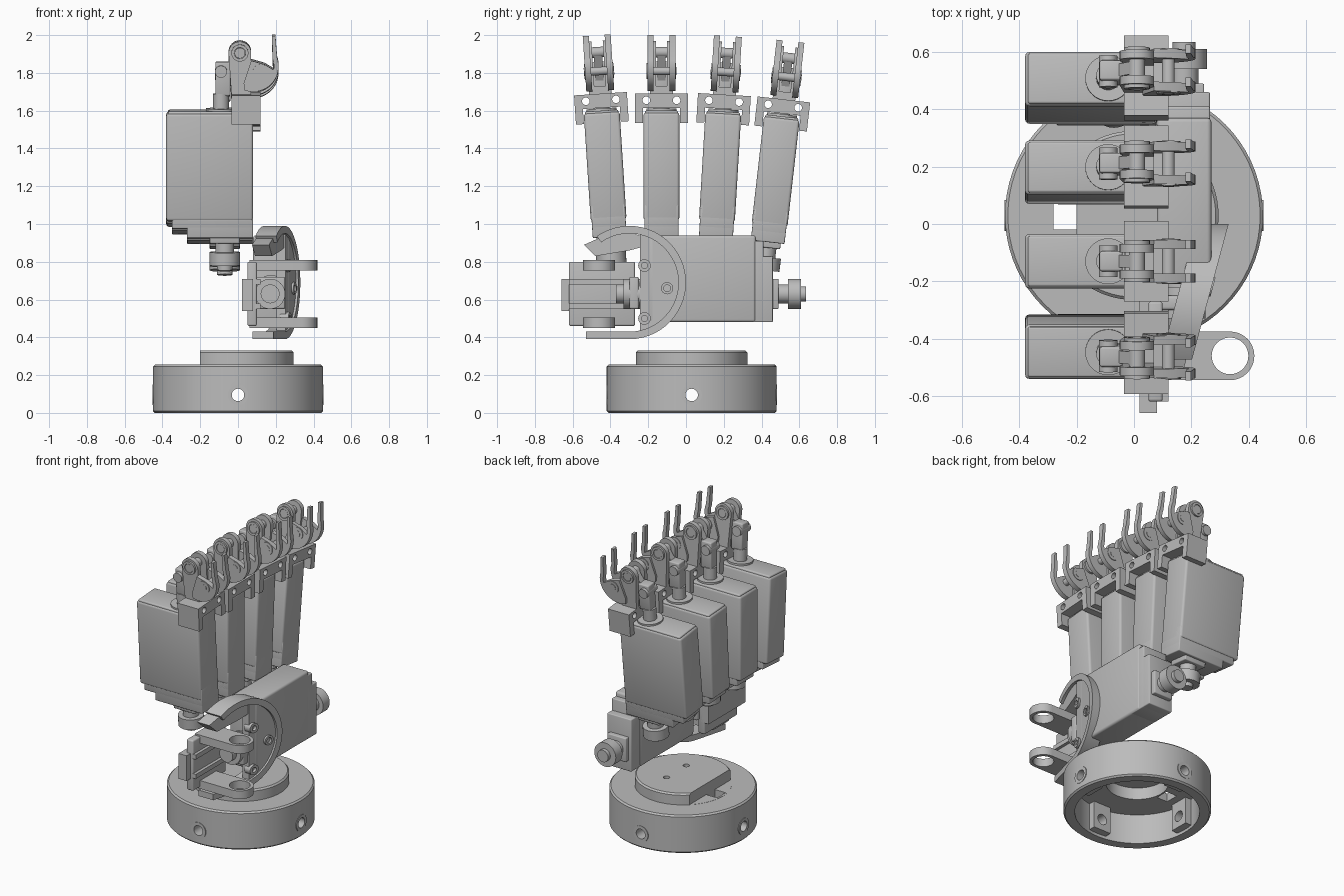
import bpy
import bmesh
from math import cos, sin, radians
from mathutils import Matrix, Vector

if "Cube" in bpy.data.objects:
    bpy.data.objects.remove(bpy.data.objects["Cube"], do_unlink=True)

grey = bpy.data.materials.new("plain_grey")
grey.use_nodes = True
grey.diffuse_color = (0.5, 0.5, 0.5, 1)
grey.node_tree.nodes["Principled BSDF"].inputs["Base Color"].default_value = grey.diffuse_color

parts = []
frame = Matrix.Identity(4)   # placement applied to every new part


def finish(name, bm):
    bmesh.ops.recalc_face_normals(bm, faces=bm.faces)
    bm.transform(frame)
    mesh = bpy.data.meshes.new(name)
    bm.to_mesh(mesh)
    bm.free()
    obj = bpy.data.objects.new(name, mesh)
    bpy.context.collection.objects.link(obj)
    parts.append(obj)
    return obj


def box(name, x, y, z, bevel=0):
    bm = bmesh.new()
    bmesh.ops.create_cube(bm, size=1)
    for v in bm.verts:
        v.co = Vector([(a + b) / 2 + c * (b - a) for (a, b), c in zip((x, y, z), v.co)])
    if bevel:
        bmesh.ops.bevel(bm, geom=bm.edges[:], offset=bevel, segments=3,
                        profile=0.5, affect='EDGES')
    return finish(name, bm)


def lathe(name, profile, centre=(0, 0, 0), axis='Z', steps=32):
    # closed (radius, height) profile turned about the axis
    bm = bmesh.new()
    ring = [bm.verts.new((r, 0, h)) for r, h in profile]
    edges = [bm.edges.new((a, b)) for a, b in zip(ring, ring[1:] + ring[:1])]
    bmesh.ops.spin(bm, geom=ring + edges, cent=(0, 0, 0), axis=(0, 0, 1),
                   angle=radians(360), steps=steps, use_merge=True)
    bmesh.ops.remove_doubles(bm, verts=bm.verts, dist=0.0001)
    bmesh.ops.dissolve_degenerate(bm, edges=bm.edges, dist=0.0001)
    wires = [e for e in bm.edges if not e.link_faces]
    bmesh.ops.delete(bm, geom=wires, context='EDGES')
    turn = {'X': Matrix.Rotation(radians(90), 4, 'Y'),
            'Y': Matrix.Rotation(radians(-90), 4, 'X'), 'Z': Matrix.Identity(4)}[axis]
    bm.transform(Matrix.Translation(centre) @ turn)
    return finish(name, bm)


def rod(name, centre, axis, r, a, b, hole=0):
    return lathe(name, [(hole, a), (r, a), (r, b), (hole, b)], centre, axis)


def prism(name, outline, axis, a, b):
    # outline in the plane across the axis, extruded from a to b
    k = 'XYZ'.index(axis)
    bm = bmesh.new()

    def point(p, h):
        c = list(p)
        c.insert(k, h)
        return bm.verts.new(c)
    low = [point(p, a) for p in outline]
    high = [point(p, b) for p in outline]
    bm.faces.new(low)
    bm.faces.new(high)
    for i in range(len(low)):
        bm.faces.new((low[i - 1], low[i], high[i], high[i - 1]))
    return finish(name, bm)


def arc(cu, cv, r, start, end, n=16):
    angles = [radians(start + (end - start) * i / n) for i in range(n + 1)]
    return [(cu + r * cos(t), cv + r * sin(t)) for t in angles]


def cut(obj, *cutters):
    for c in cutters:
        mod = obj.modifiers.new("cut", 'BOOLEAN')
        mod.operation, mod.solver, mod.object = 'DIFFERENCE', 'EXACT', c
    bpy.context.view_layer.update()
    deps = bpy.context.evaluated_depsgraph_get()
    mesh = bpy.data.meshes.new_from_object(obj.evaluated_get(deps))
    obj.modifiers.clear()
    obj.data = mesh
    for c in cutters:
        parts.remove(c)
        bpy.data.objects.remove(c, do_unlink=True)


def motor(tag):
    # geared motor: stepped housing, output shaft on top, horn below
    side = 0.095
    box(tag + "_housing", (-0.31, 0.15), (-side, side), (-0.58, -0.01), 0.015)
    box(tag + "_cap", (-0.3, 0.14), (-0.088, 0.088), (-0.03, 0), 0.008)
    box(tag + "_gear_step", (-0.28, 0.15), (-0.09, 0.09), (-0.62, -0.5), 0.006)
    box(tag + "_gear_case", (-0.2, 0.15), (-0.09, 0.09), (-0.67, -0.5), 0.006)
    box(tag + "_gear_foot", (-0.08, 0.08), (-0.07, 0.07), (-0.7, -0.6), 0.006)
    rod(tag + "_horn_shaft", (0, 0, 0), 'Z', 0.05, -0.76, -0.68)
    rod(tag + "_horn", (0, 0, 0), 'Z', 0.08, -0.82, -0.75, 0.035)
    rod(tag + "_horn_nub", (0, 0, 0), 'Z', 0.04, -0.845, -0.74)
    rod(tag + "_collar", (-0.02, 0, 0), 'Z', 0.08, -0.01, 0.012)
    rod(tag + "_output_shaft", (-0.02, 0, 0), 'Z', 0.042, 0, 0.09)


def fingertip(tag):
    # U bracket with two screw holes
    half, leg = 0.14, 0.098
    u_shape = [(-half, -0.065), (-leg, -0.065), (-leg, 0.015), (leg, 0.015),
               (leg, -0.065), (half, -0.065), (half, 0.09), (-half, 0.09)]
    bracket = prism(tag + "_bracket", u_shape, 'X', 0.035, 0.19)
    cut(bracket, *[rod("cutter", (0, s * 0.08, 0.055), 'X', 0.02, 0, 0.3) for s in (-1, 1)])
    # drive column and link
    box(tag + "_column", (-0.05, 0.03), (-0.035, 0.035), (0.08, 0.26), 0.008)
    rod(tag + "_column_pin", (-0.02, 0, 0.21), 'Y', 0.032, -0.055, 0.055)
    prism(tag + "_link", [(-0.03, 0.18), (0.03, 0.16), (0.1, 0.29), (0.06, 0.33)],
          'Y', -0.022, 0.022)
    box(tag + "_knuckle_foot", (0.04, 0.14), (-0.06, 0.06), (0.08, 0.13))
    rod(tag + "_knuckle_pin", (0.08, 0, 0.31), 'Y', 0.028, -0.07, 0.07)
    rod(tag + "_tip_pin", (0.19, 0, 0.21), 'Y', 0.022, -0.08, 0.08)
    # paired knuckle plates and curved tips
    knuckle = arc(0.08, 0.31, 0.06, 0, 180) + [(0.035, 0.09), (0.14, 0.09)]
    hook = (arc(0.15, 0.24, 0.135, -110, 20) + [(0.268, 0.4), (0.25, 0.4)]
            + arc(0.15, 0.24, 0.11, 20, -10, 6) + [(0.21, 0.25), (0.14, 0.27), (0.1, 0.15)])
    for s, word in ((-1, "_right"), (1, "_left")):
        prism(tag + word + "_knuckle_plate", knuckle, 'Y', s * 0.03, s * 0.06)
        rod(tag + word + "_knuckle_boss", (0.08, s * 0.062, 0.31), 'Y', 0.045, -0.01, 0.01, 0.03)
        prism(tag + word + "_hook", hook, 'Y', s * 0.042, s * 0.074)
        rod(tag + word + "_hook_boss", (0.19, s * 0.06, 0.21), 'Y', 0.042, -0.018, 0.018)


# Base: hollow drum with a raised disc
frame = Matrix.Translation((0, 0.03, 0))
drum = lathe("base", [(0, 0.33), (0.285, 0.33), (0.295, 0.32), (0.295, 0.255), (0.44, 0.255),
                      (0.45, 0.245), (0.45, 0.01), (0.44, 0), (0.38, 0), (0.38, 0.2),
                      (0.19, 0.2), (0.19, 0.28), (0, 0.28)], steps=72)
screw_z = 0.095
cut(drum,
    box("cutter", (-0.4, -0.2), (-0.4, 0.4), (0.256, 0.4)),
    box("cutter", (-0.28, -0.2), (-0.05, 0.04), (0.1, 0.3)),
    rod("cutter", (0, 0, screw_z), 'X', 0.035, -1, 1),
    rod("cutter", (0, 0, screw_z), 'Y', 0.035, -1, 1),
    *[rod("cutter", (0.05, s * 0.105, 0), 'Z', 0.02, 0.22, 0.4) for s in (-1, 1)])
for i in range(4):
    frame = Matrix.Translation((0, 0.03, 0)) @ Matrix.Rotation(radians(90 * i), 4, 'Z')
    block = box("base_screw_block", (0.33, 0.39), (-0.065, 0.065), (0.02, 0.205))
    cut(block, rod("cutter", (0, 0, screw_z), 'X', 0.035, 0.2, 0.6))
    rod("base_screw_rim", (0, 0, screw_z), 'X', 0.054, 0.43, 0.452, 0.033)

# Four fingers, fanned out
for tag, y, z, tilt in (("index", -0.447, 1.6, -3.7), ("middle", -0.13, 1.6, 0),
                        ("ring", 0.198, 1.595, 3.4), ("little", 0.508, 1.57, 6.5)):
    frame = Matrix.Translation((-0.07, y, z)) @ Matrix.Rotation(radians(-tilt), 4, 'X')
    motor(tag + "_motor")
    fingertip(tag)

# Thumb motor lying along the palm
frame = Matrix(((0, 1, 0, 0.175), (0, 0, -1, -0.21), (-1, 0, 0, 0.63), (0, 0, 0, 1)))
motor("thumb_motor")

# Curved thumb guard, sheared so that it leans across the palm
frame = Matrix(((1, 0.27, 0, 0.33), (0, 1, 0, 0), (0, 0, 1, 0), (0, 0, 0, 1)))
gy, gz = -0.3, 0.69
rim = (arc(gy, gz, 0.3, 125, -90, 32) + [(-0.53, 0.39), (-0.53, 0.43)]
       + arc(gy, gz, 0.26, -90, 125, 32))
prism("guard_rim", rim, 'X', -0.11, 0)
prism("guard_face", arc(gy, gz, 0.27, 78, -78, 24), 'X', -0.06, -0.012)
prism("guard_arm", [(-0.54, 0.89), (-0.48, 0.83), (-0.3, 0.86), (-0.15, 0.9),
                    (-0.3, 0.96), (-0.45, 0.93)], 'X', -0.11, -0.02)
rod("guard_screw", (0, -0.1, 0.66), 'X', 0.032, -0.02, 0, 0.018)
for z in (0.5, 0.78):
    rod("guard_corner_screw", (0, -0.22, z), 'X', 0.033, -0.04, 0.005, 0.016)

# Thumb clevis with two eye tabs
frame = Matrix.Identity(4)
box("clevis_back", (0.05, 0.1), (-0.62, -0.27), (0.46, 0.8), 0.01)
box("clevis_rail", (0.02, 0.08), (-0.66, -0.27), (0.54, 0.71))
for z in (0.55, 0.68):
    box("clevis_rib", (0.09, 0.12), (-0.62, -0.27), (z, z + 0.03))
box("thumb_hub_plate", (0.09, 0.25), (-0.3, -0.25), (0.55, 0.72), 0.01)
rod("thumb_hub", (0.17, 0, 0.63), 'Y', 0.08, -0.33, -0.2)
rod("thumb_hub_nose", (0.17, 0, 0.63), 'Y', 0.05, -0.37, -0.3)
eye_x, eye_y = 0.335, -0.46
for tag, z in (("lower", 0.45), ("upper", 0.755)):
    outline = arc(eye_x, eye_y, 0.085, -90, 90) + [(0.06, -0.375), (0.06, -0.545)]
    tab = prism(tag + "_eye_tab", outline, 'Z', z, z + 0.055)
    cut(tab, rod("cutter", (eye_x, eye_y, 0), 'Z', 0.064, 0.3, 0.9))

# Shared colour and shading
bpy.ops.object.select_all(action='DESELECT')
for obj in parts:
    obj.data.materials.clear()
    obj.data.materials.append(grey)
    obj.select_set(True)
bpy.context.view_layer.objects.active = parts[0]
bpy.ops.object.shade_smooth_by_angle(angle=radians(30))
